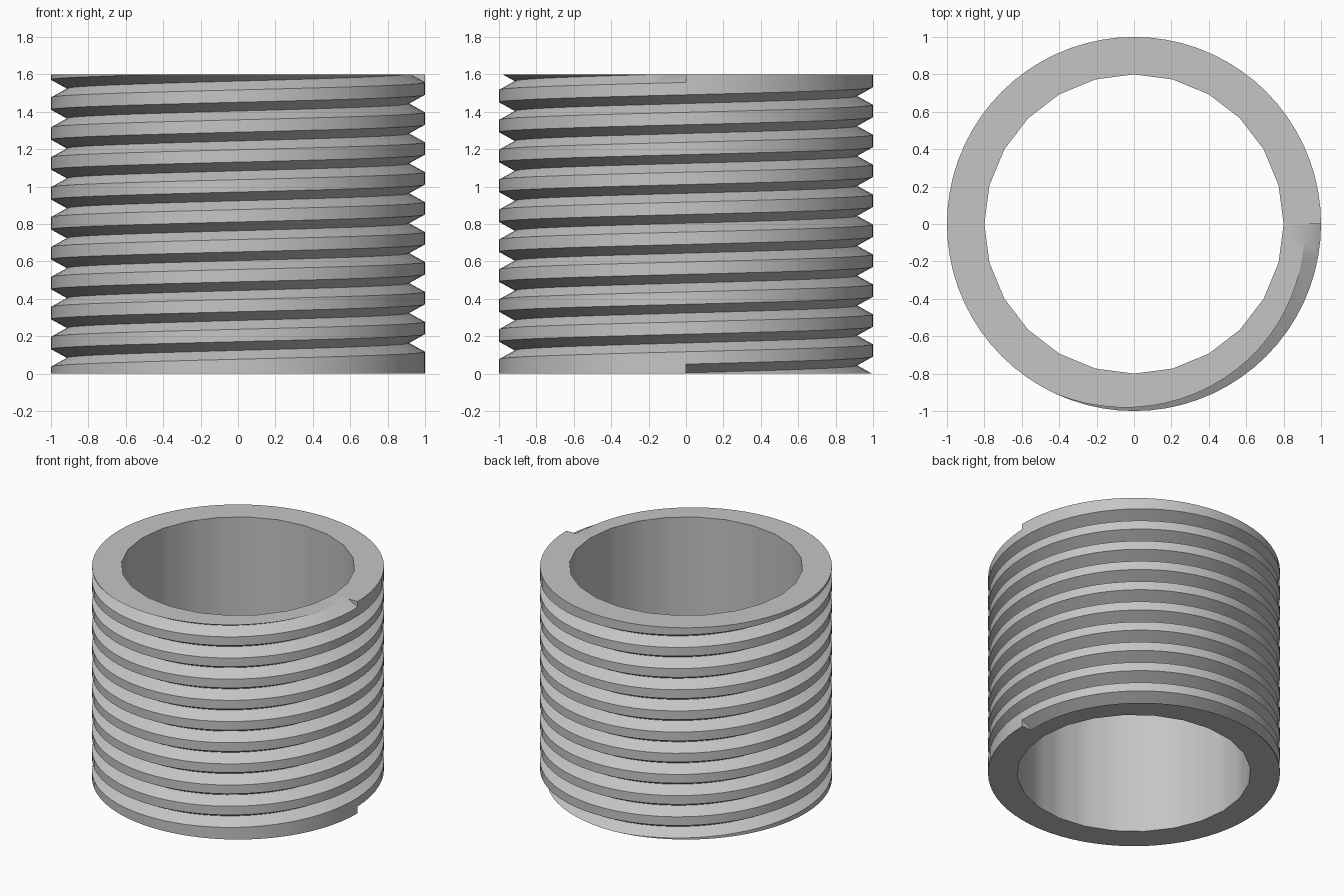
import bpy, bmesh
from math import pi, sin, cos, tau, radians

if "Cube" in bpy.data.objects:
    bpy.data.objects.remove(bpy.data.objects["Cube"], do_unlink=True)

HEIGHT, OUTER, INNER = 1.6, 1.0, 0.8
PITCH, TURNS = 0.16, 10
DEPTH, HALF = 0.085, 0.047      # groove depth and half width
START = 0.004                   # height of the groove root where it begins
COLUMNS, SIDES = 72, 24

grey = bpy.data.materials.new("steel_grey")
grey.use_nodes = True
grey.diffuse_color = (0.56, 0.56, 0.56, 1)
grey.node_tree.nodes["Principled BSDF"].inputs["Base Color"].default_value = grey.diffuse_color


def bore_radius(angle):
    """Radius of the coarser bore polygon at an angle."""
    step = tau / SIDES
    return INNER * cos(step / 2) / cos(angle % step - step / 2)


def section(turn):
    """Closed (radius, z) profile of the wall after part of a turn."""
    bore = bore_radius(turn * tau)
    thread = []
    for k in range(TURNS):
        root = START + PITCH * (k + turn)
        for z in (root - HALF, root, root + HALF):
            z = min(max(z, 0), HEIGHT)
            thread.append((OUTER - DEPTH * max(0, 1 - abs(z - root) / HALF), z))
    # Rim corners follow the groove where it runs out through an end
    low = thread[0][0] if thread[0][1] == 0 else OUTER
    high = thread[-1][0] if thread[-1][1] == HEIGHT else OUTER
    return [(bore, 0), (low, 0), *thread, (high, HEIGHT), (bore, HEIGHT)]


# Threaded wall: sweep the section once round
bm = bmesh.new()
rings = []
for i in range(COLUMNS + 1):
    a = tau * i / COLUMNS
    rings.append([bm.verts.new((r * cos(a), r * sin(a), z))
                  for r, z in section(i / COLUMNS)])
for here, after in zip(rings, rings[1:]):
    for j in range(len(here)):
        k = (j + 1) % len(here)
        bm.faces.new((here[j], after[j], after[k], here[k]))

# Flat steps where the groove begins and ends
first, last = rings[0], rings[-1]
bm.faces.new([bm.verts.new(v.co) for v in (first[2], first[3], first[4], last[1])])
bm.faces.new([bm.verts.new(v.co) for v in (last[-5], last[-4], first[-2])])

bmesh.ops.remove_doubles(bm, verts=bm.verts, dist=0.0005)
bmesh.ops.dissolve_degenerate(bm, edges=bm.edges, dist=0.0002)
bmesh.ops.recalc_face_normals(bm, faces=bm.faces)

mesh = bpy.data.meshes.new("threaded_ring")
bm.to_mesh(mesh)
bm.free()
mesh.materials.append(grey)
ring = bpy.data.objects.new("threaded_ring", mesh)
bpy.context.collection.objects.link(ring)

bpy.ops.object.select_all(action='DESELECT')
ring.select_set(True)
bpy.context.view_layer.objects.active = ring
bpy.ops.object.shade_smooth_by_angle(angle=radians(30))
